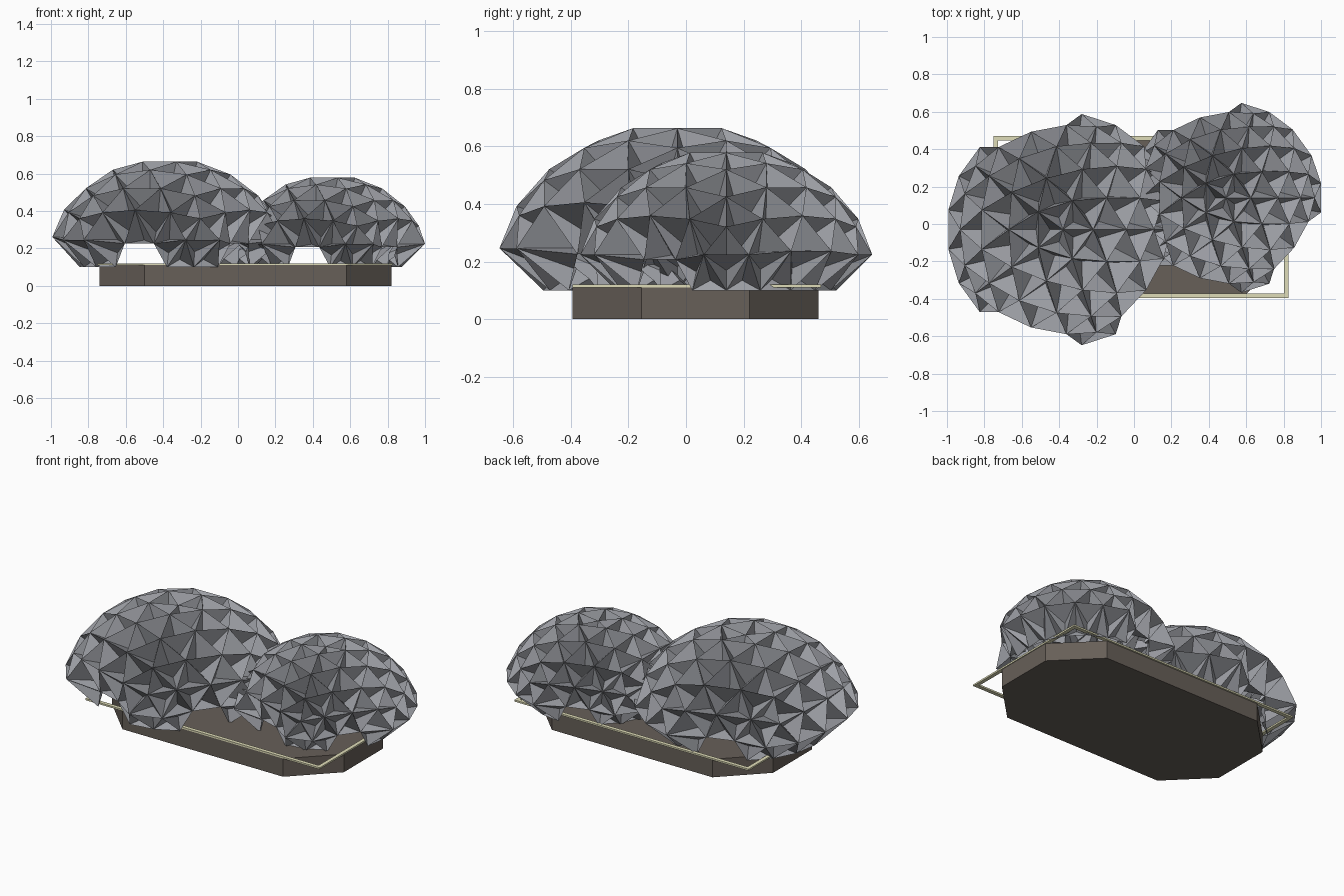
import bpy, bmesh, math

if "Cube" in bpy.data.objects:
    bpy.data.objects.remove(bpy.data.objects["Cube"])


def material(name, rgb):
    m = bpy.data.materials.new(name)
    m.diffuse_color = (*rgb, 1)
    m.use_nodes = True
    m.node_tree.nodes["Principled BSDF"].inputs["Base Color"].default_value = m.diffuse_color
    return m


def add_object(name, bm, mat):
    me = bpy.data.meshes.new(name)
    bm.to_mesh(me)
    bm.free()
    me.materials.append(mat)
    ob = bpy.data.objects.new(name, me)
    bpy.context.collection.objects.link(ob)
    return ob


def near_opening(co, limit):
    # doorway sectors, as compass angles around the dome
    a = math.degrees(math.atan2(co.y, co.x))
    return any(abs((a - d + 180) % 360 - 180) < limit for d in (108, 252, 324))


def dome(name, x, y, radius, height, mat):
    bm = bmesh.new()
    bmesh.ops.create_icosphere(bm, subdivisions=3, radius=1)
    bmesh.ops.delete(bm, geom=[v for v in bm.verts if v.co.z < -0.06], context='VERTS')
    # doorway openings in the lowest row
    doors = [f for f in bm.faces if f.calc_center_median().z < 0.2
             and near_opening(f.calc_center_median(), 15)]
    bmesh.ops.delete(bm, geom=doors, context='FACES')
    for v in bm.verts:
        if v.co.z < 0.06:                      # tucked-in foot
            v.co.x *= 0.72
            v.co.y *= 0.72
            v.co.z = 0
        elif v.co.z < 0.38 and near_opening(v.co, 13):   # recessed door lintel
            v.co *= 0.78
        elif v.co.z > 0.99:                    # sunken crown
            v.co.z = 0.94
    # faceted panels, each a deep pocket pointing at the dome's middle
    res = bmesh.ops.poke(bm, faces=bm.faces[:], offset=0, center_mode='MEAN')
    for v in res['verts']:
        v.co *= 0.84 if v.co.z < 0.2 else 0.78
    for v in bm.verts:
        v.co.x = x + v.co.x * radius
        v.co.y = y + v.co.y * radius
        v.co.z = 0.1 + v.co.z * height
    return add_object(name, bm, mat)


def prism(name, pts, z0, z1, mat):
    bm = bmesh.new()
    f = bm.faces.new([bm.verts.new((px, py, z0)) for px, py in pts])
    ext = bmesh.ops.extrude_face_region(bm, geom=[f])
    for v in ext['geom']:
        if isinstance(v, bmesh.types.BMVert):
            v.co.z = z1
    bmesh.ops.recalc_face_normals(bm, faces=bm.faces[:])
    return add_object(name, bm, mat)


glass = material("dome_grey", (0.34, 0.35, 0.38))
stone = material("base_brown", (0.135, 0.115, 0.098))
trim = material("trim_cream", (0.74, 0.72, 0.48))

# octagonal base slab
x0, x1, y0, y1, c = -0.74, 0.82, -0.395, 0.46, 0.24
prism("base_slab", [(x0 + c, y0), (x1 - c, y0), (x1, y0 + c), (x1, y1 - c),
                    (x1 - c, y1), (x0 + c, y1), (x0, y1 - c), (x0, y0 + c)],
      0, 0.11, stone)

# thin rectangular border lying on the slab
bm = bmesh.new()
loops = []
for z in (0.11, 0.12):
    for d in (0.0, 0.023):
        xa, xb, ya, yb = -0.75 + d, 0.825 - d, -0.395 + d, 0.47 - d
        loops.append([bm.verts.new((px, py, z)) for px, py in
                      ((xa, ya), (xb, ya), (xb, yb), (xa, yb))])
for a, b in ((0, 1), (1, 3), (3, 2), (2, 0)):
    for i in range(4):
        j = (i + 1) % 4
        bm.faces.new((loops[a][i], loops[a][j], loops[b][j], loops[b][i]))
bmesh.ops.recalc_face_normals(bm, faces=bm.faces[:])
add_object("border_strip", bm, trim)

# two overlapping geodesic domes
dome("large_dome", -0.38, -0.03, 0.647, 0.582, glass)
dome("small_dome", 0.492, 0.14, 0.531, 0.494, glass)
